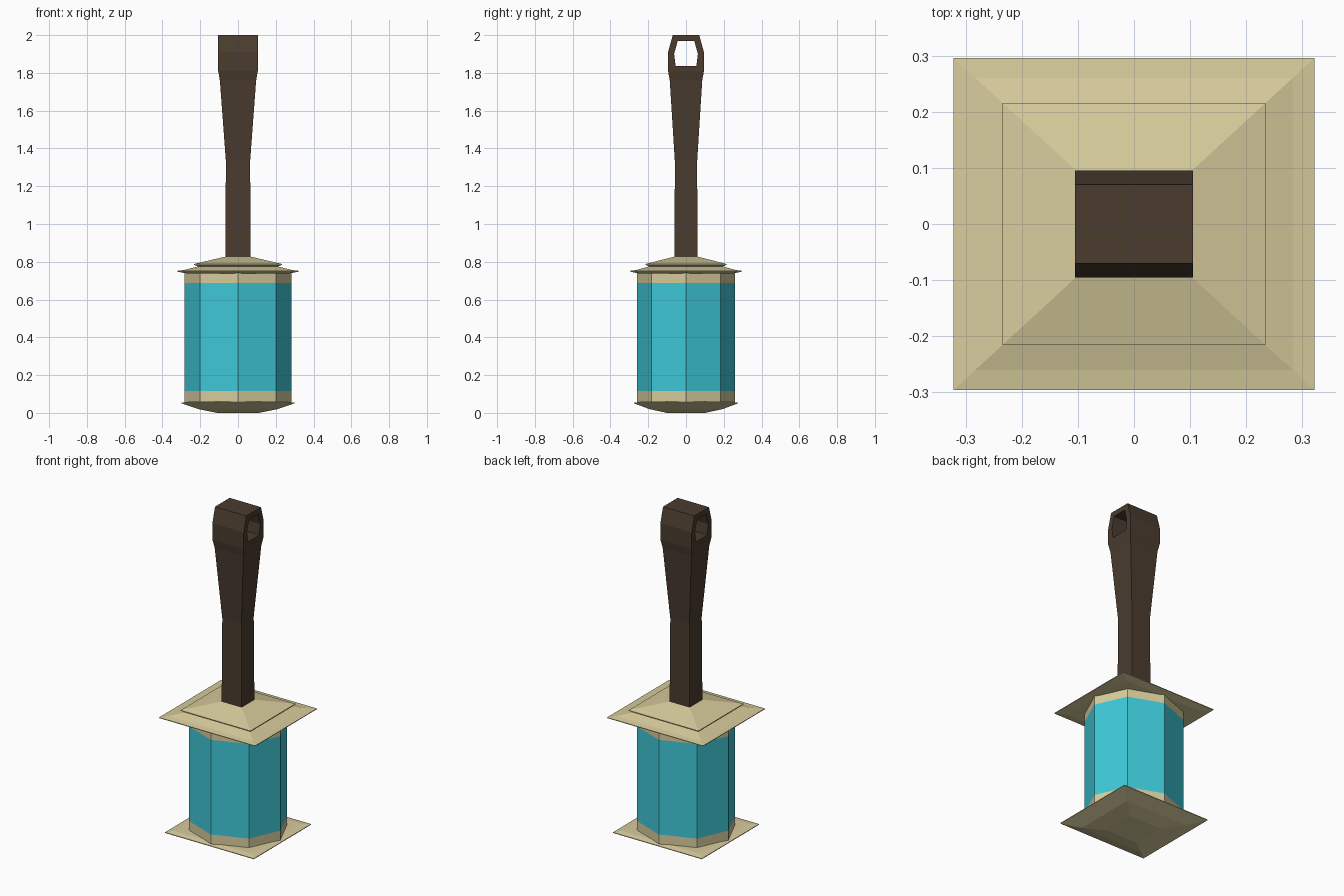
import bpy
import bmesh
from math import cos, sin, tau

cube = bpy.data.objects.get("Cube")
if cube:
    bpy.data.objects.remove(cube, do_unlink=True)


def material(name, rgb):
    m = bpy.data.materials.new(name)
    m.use_nodes = True
    m.diffuse_color = (*rgb, 1)
    m.node_tree.nodes["Principled BSDF"].inputs["Base Color"].default_value = (*rgb, 1)
    return m


cream = material("cream", (0.68, 0.60, 0.33))
cyan = material("cyan", (0.048, 0.58, 0.68))
brown = material("dark_brown", (0.069, 0.045, 0.028))


def finish(name, bm, mats):
    bmesh.ops.recalc_face_normals(bm, faces=bm.faces)
    mesh = bpy.data.meshes.new(name)
    bm.to_mesh(mesh)
    bm.free()
    for m in mats:
        mesh.materials.append(m)
    obj = bpy.data.objects.new(name, mesh)
    bpy.context.collection.objects.link(obj)
    return obj


def bridge(bm, a, b):
    for i in range(len(a)):
        j = (i + 1) % len(a)
        bm.faces.new((a[i], a[j], b[j], b[i]))


RECT = [(-1, -1), (1, -1), (1, 1), (-1, 1)]
OCTAGON = [(cos(tau * i / 8), sin(tau * i / 8)) for i in range(8)]


def loft(name, shape, sections, mats, cap_top=True):
    """Stack scaled copies of a shape; sections are (half x, half y, z)."""
    bm = bmesh.new()
    rings = [[bm.verts.new((x * hx, y * hy, z)) for x, y in shape]
             for hx, hy, z in sections]
    for a, b in zip(rings, rings[1:]):
        bridge(bm, a, b)
    bm.faces.new(rings[0])
    if cap_top:
        bm.faces.new(rings[-1])
    return finish(name, bm, mats)


def tiers(profile):
    return [(x, x * 0.92, z) for x, z in profile]


# Shallow dished base plate
loft("base_plate", RECT, tiers([(0.11, 0), (0.21, 0.02), (0.298, 0.05),
                                (0.298, 0.054), (0.26, 0.06)]), [cream])

# Eight-sided body with a cyan middle band
body = loft("body", OCTAGON, [(0.284, 0.26, z) for z in (0.055, 0.115, 0.688, 0.745)],
            [cream, cyan])
for face in body.data.polygons:
    if 0.2 < face.center.z < 0.6:
        face.material_index = 1

# Two-tier roof
loft("lower_roof", RECT, tiers([(0.27, 0.738), (0.322, 0.748), (0.322, 0.752),
                                (0.283, 0.757), (0.205, 0.777)]), [cream])
loft("upper_roof", RECT, tiers([(0.205, 0.773), (0.234, 0.784), (0.234, 0.788),
                                (0.06, 0.829)]), [cream])

# Flared handle shaft
loft("handle_shaft", RECT, [(0.067, 0.061, 0.81), (0.066, 0.06, 1.07),
                            (0.064, 0.059, 1.33), (0.096, 0.086, 1.76),
                            (0.105, 0.095, 1.81)], [brown], cap_top=False)

# Handle head: hexagonal ring open from side to side
outer_half = [(0.095, 1.81), (0.095, 1.91), (0.07, 2.0)]
inner_half = [(0.055, 1.837), (0.063, 1.90), (0.044, 1.968)]
bm = bmesh.new()


def hexagon(half, x):
    points = half + [(-y, z) for y, z in reversed(half)]
    return [bm.verts.new((x, y, z)) for y, z in points]


outer = [hexagon(outer_half, x) for x in (-0.105, 0.105)]
inner = [hexagon(inner_half, x) for x in (-0.105, 0.105)]
bridge(bm, *outer)
bridge(bm, *inner)
for o, i in zip(outer, inner):
    bridge(bm, o, i)
finish("handle_head", bm, [brown])
